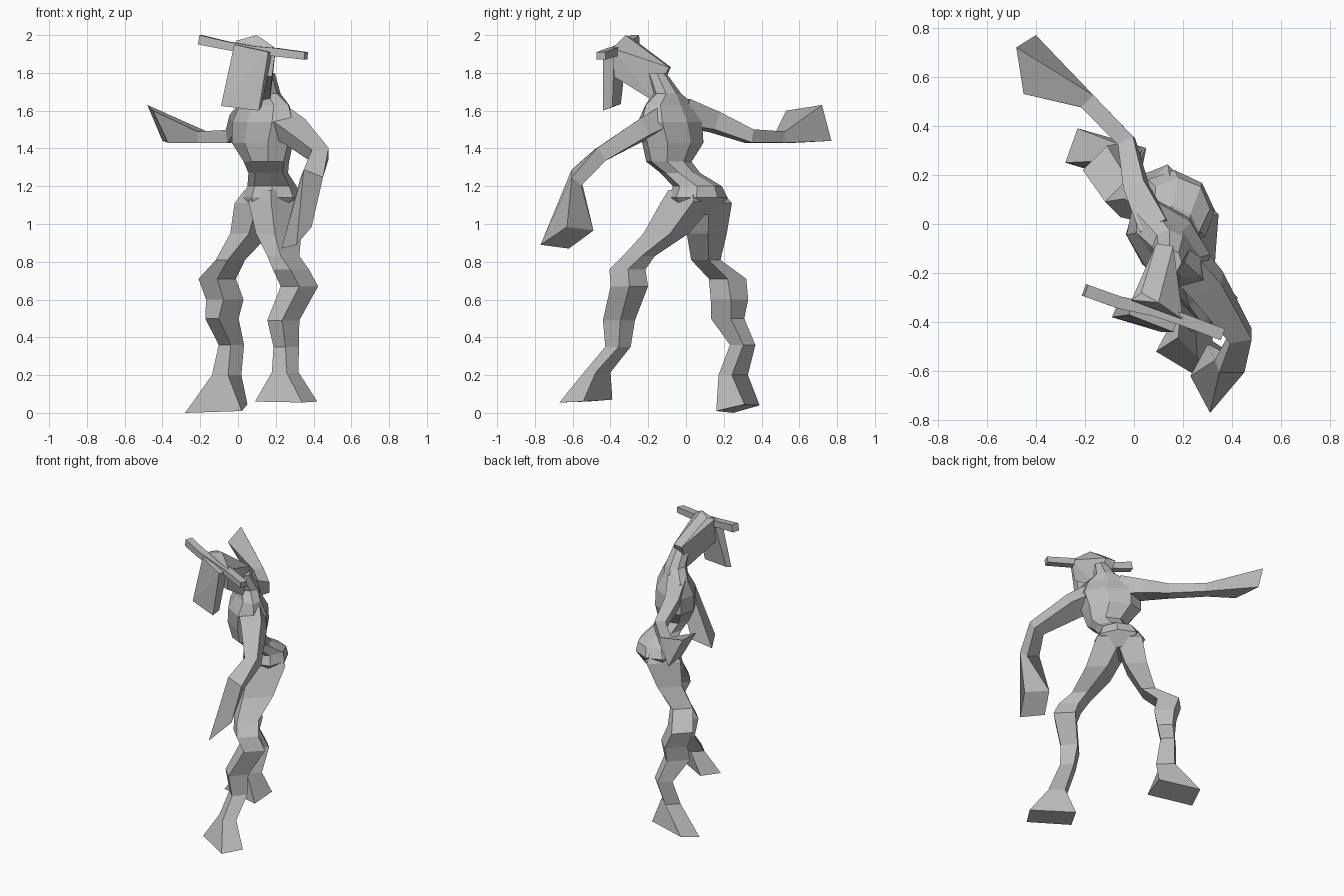
import bpy, bmesh
from math import sin, cos, pi, sqrt
from mathutils import Vector

cube = bpy.data.objects.get("Cube")
if cube:
    bpy.data.objects.remove(cube, do_unlink=True)

UP = Vector((0, 0, 1))
SIDE = Vector((1, -1, 0)).normalized()      # shoulder axis of the turned body
FRONT = Vector((-1, -1, 0)).normalized()    # direction the chest faces

clay = bpy.data.materials.new("grey clay")
clay.use_nodes = True
grey = (0.5, 0.5, 0.5, 1)
clay.diffuse_color = grey
clay.node_tree.nodes["Principled BSDF"].inputs["Base Color"].default_value = grey


def finish(name, bm):
    """Turn a bmesh into a flat-shaded object."""
    bmesh.ops.recalc_face_normals(bm, faces=bm.faces)
    mesh = bpy.data.meshes.new(name)
    bm.to_mesh(mesh)
    bm.free()
    mesh.materials.append(clay)
    obj = bpy.data.objects.new(name, mesh)
    bpy.context.collection.objects.link(obj)
    return obj


def ring(centre, normal, hint, wide, deep, sides=4):
    """Cross-section around a centre; four sides make a rectangle."""
    normal = normal.normalized()
    u = (hint - normal * hint.dot(normal)).normalized()
    v = normal.cross(u)
    grow = sqrt(2) if sides == 4 else 1
    turn = pi / sides if sides == 4 else 0
    angles = [turn + 2 * pi * i / sides for i in range(sides)]
    return [Vector(centre) + grow * (u * wide * cos(a) + v * deep * sin(a)) for a in angles]


def align(points, previous):
    """Reorder a ring so its corners follow those of the ring before."""
    def shape(r):
        mid = sum(r, Vector()) / len(r)
        return [p - mid for p in r]
    n = len(points)
    orders = [r[i:] + r[:i] for r in (points, points[::-1]) for i in range(n)]
    target = shape(previous)
    def cost(r):
        return -sum(p.normalized().dot(q.normalized()) for p, q in zip(shape(r), target))
    return min(orders, key=cost)


def loft(name, rings):
    """Skin a chain of rings and close both ends."""
    bm = bmesh.new()
    loops, previous = [], None
    for points in rings:
        points = [Vector(p) for p in points]
        if previous:
            points = align(points, previous)
        previous = points
        loops.append([bm.verts.new(p) for p in points])
    n = len(loops[0])
    for low, high in zip(loops, loops[1:]):
        for i in range(n):
            j = (i + 1) % n
            bm.faces.new((low[i], low[j], high[j], high[i]))
    bm.faces.new(loops[0])
    bm.faces.new(loops[-1])
    return finish(name, bm)


def hull(name, points):
    """Faceted solid around a few corner points."""
    bm = bmesh.new()
    for p in points:
        bm.verts.new(p)
    bmesh.ops.convex_hull(bm, input=bm.verts)
    return finish(name, bm)


def upright(rows, hint, sides=4):
    """Level rings from rows of x, y, z, half width, half depth."""
    return [ring(r[:3], UP, hint, r[3], r[4], sides) for r in rows]


def along(rows, hint):
    """Rings square to the path, from rows of x, y, z, two half sizes."""
    path = [Vector(r[:3]) for r in rows]
    last = len(path) - 1
    return [ring(p, path[min(i + 1, last)] - path[max(i - 1, 0)], hint, r[3], r[4])
            for i, (p, r) in enumerate(zip(path, rows))]


# Torso: hips, pinched waist, deep chest and neck
loft("torso", upright([
    (.15, .06, 1.05, .1, .1),
    (.175, .065, 1.14, .165, .145),
    (.18, .06, 1.2, .13, .13),
    (.16, -.03, 1.27, .11, .1),
    (.15, -.09, 1.33, .13, .11),
    (.13, -.07, 1.43, .19, .135),
    (.14, -.085, 1.54, .21, .13),
    (.14, -.085, 1.63, .18, .08),
    (.15, -.1, 1.69, .08, .07),
    (.14, -.16, 1.8, .05, .06)], SIDE, 8))

# Legs: thigh, knobbly knee, shin, then a flared foot ending in its sole
left_sole = [(.09, -.52, .06), (.34, -.67, .055), (.42, -.545, .06), (.16, -.39, .07)]
loft("left_leg", upright([
    (.2, .01, 1.18, .055, .09),
    (.2, .015, 1.12, .085, .12),
    (.215, -.105, .95, .07, .1),
    (.24, -.25, .83, .05, .07),
    (.28, -.31, .76, .065, .07),
    (.325, -.3, .67, .07, .07),
    (.24, -.355, .49, .055, .065),
    (.255, -.36, .35, .045, .05),
    (.25, -.47, .215, .055, .045)], SIDE) + [left_sole])

right_sole = [(-.28, .25, 0), (.02, .16, .01), (.05, .31, .045), (-.23, .39, .04)]
loft("right_leg", upright([
    (.13, .09, 1.18, .055, .08),
    (.12, .105, 1.11, .085, .11),
    (.065, .11, .95, .07, .08),
    (-.04, .105, .81, .045, .065),
    (-.11, .22, .71, .07, .07),
    (-.07, .23, .6, .065, .075),
    (-.085, .22, .5, .05, .075),
    (-.035, .3, .36, .045, .05),
    (-.06, .25, .2, .06, .05)], SIDE) + [right_sole])

# Arms: each ends in a blunt paddle hand
left_palm = [(.31, -.77, .89), (.23, -.62, .87), (.3, -.49, .965), (.39, -.63, .985)]
loft("left_arm", along([
    (.17, -.1, 1.57, .075, .06),
    (.3, -.25, 1.49, .07, .05),
    (.435, -.455, 1.365, .045, .04),
    (.39, -.58, 1.245, .055, .035)], FRONT - UP * .5) + [left_palm])

right_palm = [(-.48, .72, 1.63), (-.4, .77, 1.44), (-.37, .58, 1.43), (-.45, .53, 1.6)]
loft("right_arm", along([
    (.09, -.02, 1.59, .06, .07),
    (.01, .15, 1.54, .045, .05),
    (-.03, .335, 1.465, .035, .035),
    (-.19, .5, 1.46, .035, .03)], FRONT) + [right_palm])

# Head: wedge running from the nape to a broad brow
hull("head", [
    (-.01, -.31, 1.97), (.2, -.39, 1.93), (.03, -.28, 1.98), (.1, -.32, 2),
    (0, -.34, 1.8), (.18, -.38, 1.78), (.09, -.08, 1.83), (.16, -.09, 1.83),
    (.1, -.16, 1.66), (.17, -.17, 1.65)])

# Long flat muzzle hanging from the brow
hull("muzzle", [
    (-.09, -.38, 1.625), (.11, -.44, 1.6), (.125, -.39, 1.62), (-.075, -.345, 1.635),
    (-.02, -.37, 1.95), (.16, -.44, 1.91), (.18, -.38, 1.91), (0, -.31, 1.95)])

# Horns: one bent bar across the brow
loft("horns", along([
    (-.2, -.27, 1.975, .025, .025),
    (-.06, -.32, 1.945, .022, .025),
    (.08, -.35, 1.92, .022, .025),
    (.2, -.39, 1.91, .022, .025),
    (.36, -.45, 1.89, .02, .025)], UP))
